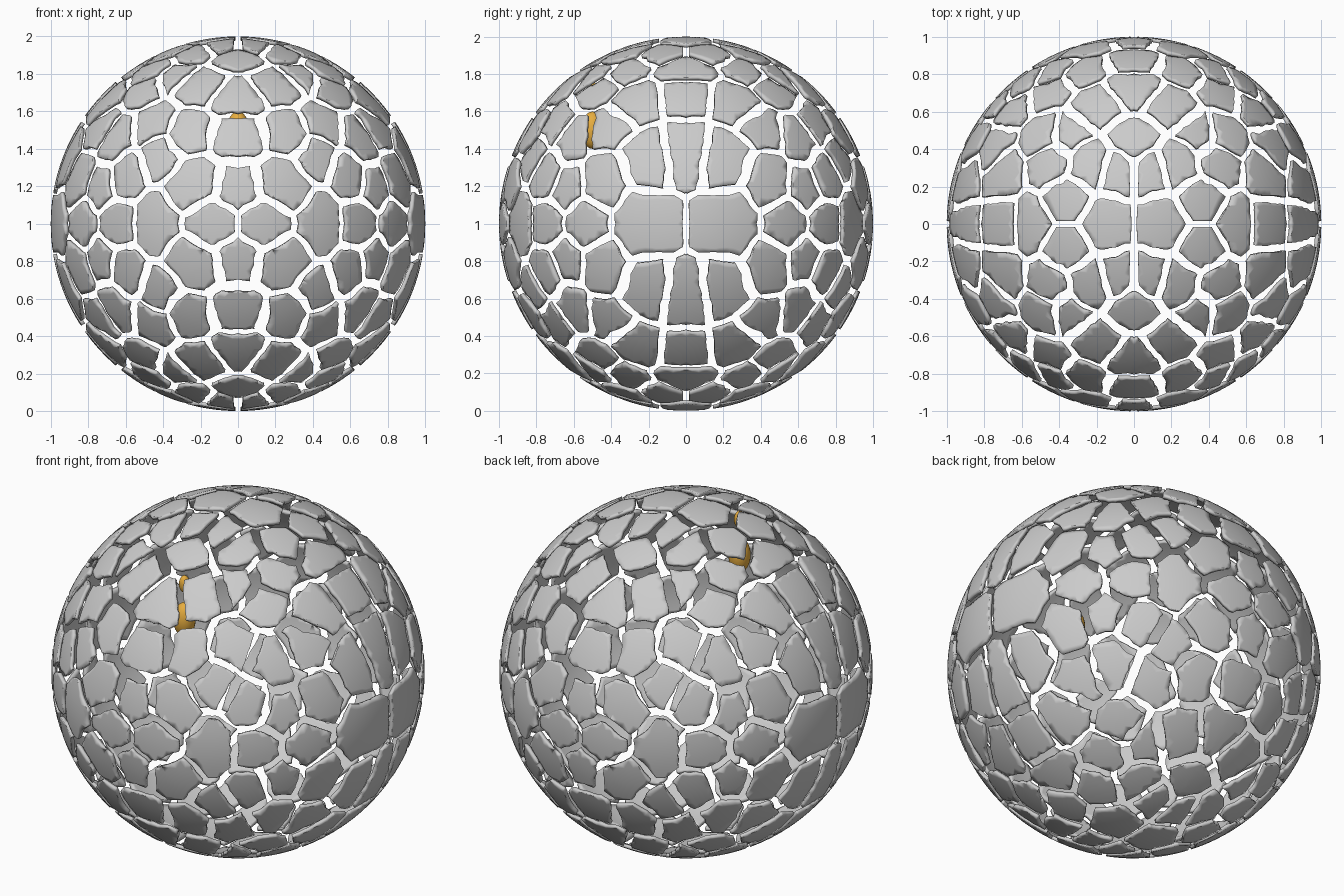
import bpy, bmesh, random
from mathutils import Vector, noise

if "Cube" in bpy.data.objects:
    bpy.data.objects.remove(bpy.data.objects["Cube"])

random.seed(4)

# Plate centres in one octant as (|x|, |y|, |z|); the pattern is mirrored on all three axes
SEEDS = [
    (.14, .99, 0), (.46, .885, 0), (.65, .75, 0), (.83, .55, 0), (.97, .22, 0),
    (0, .98, .2), (0, .89, .46), (0, .72, .69), (0, .45, .89),
    (.16, 0, .98), (.56, 0, .83), (.71, 0, .70), (.92, 0, .40),
    (.37, .13, .92), (.23, .95, .22), (.43, .82, .38), (.28, .82, .50),
    (.60, .74, .27), (.20, .63, .74), (.36, .50, .80), (.50, .48, .72),
    (.46, .71, .53), (.65, .60, .45), (.46, .32, .83), (.22, .32, .92),
    (.09, .29, .95), (.70, .27, .66), (.74, .43, .52), (.90, .21, .36),
    (.86, .46, .24), (.74, .64, .20),
]
seeds = [Vector(s).normalized() for s in SEEDS]
images = []
for s in seeds:
    signs = [(1, -1) if v > 0 else (1,) for v in s]
    images += [Vector((s.x * a, s.y * b, s.z * c))
               for a in signs[0] for b in signs[1] for c in signs[2]]


def cut(bm, co, no):
    """Remove everything on the positive side of a plane."""
    bmesh.ops.bisect_plane(bm, geom=bm.verts[:] + bm.edges[:] + bm.faces[:],
                           plane_co=co, plane_no=no, clear_outer=True, dist=1e-5)


def roughen(p, i):
    """Wobble the crack lines without leaving the mirror planes."""
    w = noise.noise_vector(p * 8) * .022 + noise.noise_vector(p * 24 + Vector((i * 7.3, i, 0))) * .009
    q = Vector([0 if abs(v) < 1e-4 else v + d * min(1, abs(v) / .06) for v, d in zip(p, w)])
    return q.normalized()


# One octant of a fine sphere
octant = bmesh.new()
bmesh.ops.create_icosphere(octant, subdivisions=6, radius=1)
for n in ((-1, 0, 0), (0, -1, 0), (0, 0, -1)):
    cut(octant, (0, 0, 0), n)

# Cut every plate out of the octant, leaving a crack around it
verts, faces = [], []
for i, s in enumerate(seeds):
    bm = octant.copy()
    far = [f for f in bm.faces if (f.calc_center_median() - s).length > .5]
    bmesh.ops.delete(bm, geom=far, context='FACES')
    for t in images:
        d = (t - s).length
        if 1e-4 < d < .75:
            n = (t - s) / d
            cut(bm, -n * random.uniform(.017, .030), n)
    bm.verts.index_update()
    base = len(verts)
    verts += [roughen(v.co, i) for v in bm.verts]
    faces += [[base + v.index for v in f.verts] for f in bm.faces]
    bm.free()
octant.free()

# Cracked shell
mesh = bpy.data.meshes.new("shell_plates")
mesh.from_pydata([tuple(v) for v in verts], [], faces)
shell = bpy.data.objects.new("shell_plates", mesh)
bpy.context.collection.objects.link(shell)
shell.location.z = 1
mirror = shell.modifiers.new("mirror", 'MIRROR')
mirror.use_axis = (True, True, True)
mirror.merge_threshold = .0005
solid = shell.modifiers.new("thickness", 'SOLIDIFY')
solid.thickness = .02
solid.offset = -1
bpy.context.view_layer.objects.active = shell
shell.select_set(True)
bpy.ops.object.shade_smooth_by_angle(angle=.6)

# Small orange core pieces hidden behind the upper front plates
mat = bpy.data.materials.new("orange")
mat.diffuse_color = (.8, .42, .05, 1)
mat.use_nodes = True
mat.node_tree.nodes["Principled BSDF"].inputs["Base Color"].default_value = mat.diffuse_color
for name, z, r, h in (("inner_core", 1.5, .06, .10), ("inner_core_tip", 1.71, .03, .05)):
    bpy.ops.mesh.primitive_uv_sphere_add(segments=24, ring_count=12, radius=1, location=(0, -.5, z))
    core = bpy.context.object
    core.name = name
    core.scale = (r, r, h)
    core.data.materials.append(mat)
    bpy.ops.object.shade_smooth()
